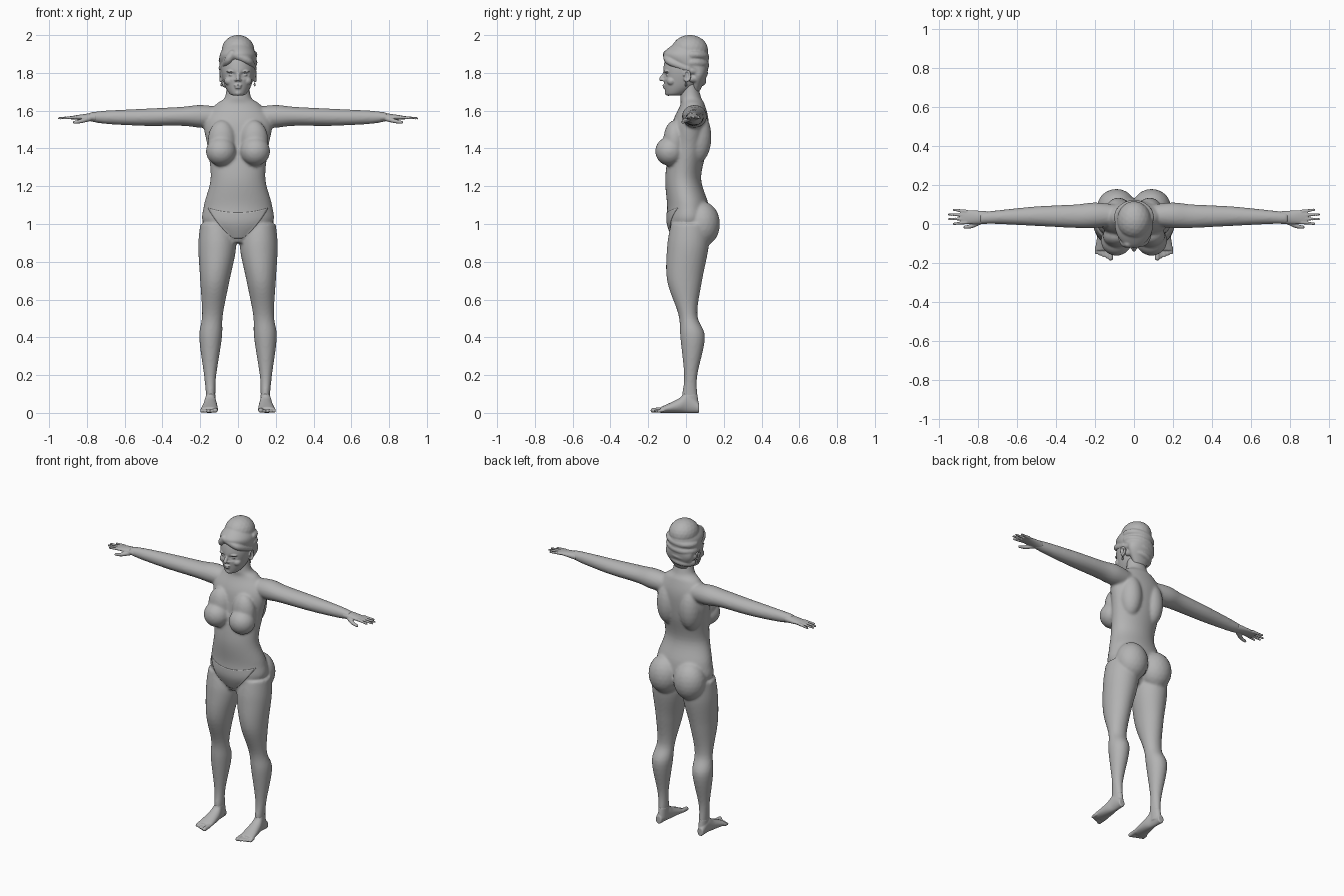
import bpy
import bmesh
import math
from mathutils import Matrix, Vector

default_cube = bpy.data.objects.get("Cube")
if default_cube:
    bpy.data.objects.remove(default_cube, do_unlink=True)

# One plain clay material for the whole figure
clay = bpy.data.materials.new("clay_grey")
clay.use_nodes = True
clay.diffuse_color = (.45, .45, .45, 1)
clay_shader = next(node for node in clay.node_tree.nodes if node.type == "BSDF_PRINCIPLED")
clay_shader.inputs["Base Color"].default_value = clay.diffuse_color


def smooth_path(points, steps):
    """Catmull-Rom interpolation of tuples of any length."""
    result = []
    last = len(points) - 1
    for i in range(last):
        before, start = points[max(i - 1, 0)], points[i]
        end, after = points[i + 1], points[min(i + 2, last)]
        for k in range(steps):
            t = k / steps
            result.append([b + t / 2 * (c - a + t * (2*a - 5*b + 4*c - d + t * (3*(b - c) + d - a)))
                           for a, b, c, d in zip(before, start, end, after)])
    result.append(list(points[last]))
    return result


def loft(bm, axis, rings, side=1, segments=48):
    """Oval rings along an axis; each ring is (position, a_min, a_max, b_min, b_max)."""
    loops = []
    for position, a_min, a_max, b_min, b_max in smooth_path(rings, steps=6):
        loop = []
        for k in range(segments):
            angle = math.tau * k / segments
            a = (a_min + a_max) / 2 + (a_max - a_min) / 2 * math.cos(angle)
            b = (b_min + b_max) / 2 + (b_max - b_min) / 2 * math.sin(angle)
            x, y, z = {"x": (position, a, b), "y": (a, position, b), "z": (a, b, position)}[axis]
            loop.append(bm.verts.new((x * side, y, z)))
        loops.append(loop)
    for lower, upper in zip(loops, loops[1:]):
        for k in range(segments):
            bm.faces.new((lower[k - 1], lower[k], upper[k], upper[k - 1]))
    bm.faces.new(loops[0])
    bm.faces.new(loops[-1])
    return [vert for loop in loops for vert in loop]


def column(bm, rings):
    """Upright loft, alike on both sides, from (height, half_width, front, back)."""
    return loft(bm, "z", [(height, -width, width, front, back) for height, width, front, back in rings])


def blob(bm, centre, radii, side=1, detail=3):
    """Ellipsoid mass."""
    x, y, z = centre
    place = Matrix.Translation((x * side, y, z)) @ Matrix.Diagonal((*radii, 1))
    bmesh.ops.create_icosphere(bm, subdivisions=detail, radius=1, matrix=place)


def strand(bm, points, start_radius, end_radius, side=1):
    """Rounded, tapering tube through the points."""
    path = smooth_path(points, steps=10)
    for i, point in enumerate(path):
        radius = start_radius + (end_radius - start_radius) * i / (len(path) - 1)
        blob(bm, point, (radius, radius, radius), side, detail=2)


def add_object(name, bm):
    mesh = bpy.data.meshes.new(name)
    bm.to_mesh(mesh)
    bm.free()
    mesh.materials.append(clay)
    obj = bpy.data.objects.new(name, mesh)
    bpy.context.collection.objects.link(obj)
    return obj


def add_fused(name, bm, voxel, smoothing):
    """Fuse overlapping masses into one smooth skin."""
    bmesh.ops.recalc_face_normals(bm, faces=bm.faces)
    obj = add_object(name, bm)
    fuse = obj.modifiers.new("fuse", "REMESH")
    fuse.mode = "VOXEL"
    fuse.voxel_size = voxel
    fuse.use_smooth_shade = True
    soften = obj.modifiers.new("soften", "SMOOTH")
    soften.iterations = smoothing
    return obj


# Body: torso with neck, then legs, arms and rounded masses on each side
torso = [(.9, .05, -.06, .05), (1, .18, -.1, .12), (1.1, .18, -.1, .12),
         (1.24, .145, -.11, .08), (1.4, .16, -.09, .11), (1.54, .18, -.07, .12),
         (1.63, .12, -.03, .1), (1.67, .07, -.03, .08), (1.75, .06, -.02, .06)]
leg = [(1, .03, .2, -.08, .12), (.88, .01, .21, -.1, .12), (.7, .045, .2, -.1, .085),
       (.52, .08, .19, -.04, .06), (.4, .085, .205, -.03, .1), (.2, .115, .18, -.01, .06),
       (.1, .12, .17, -.02, .06), (.03, .12, .17, -.02, .07)]
arm = [(.1, -.01, .1, 1.51, 1.62), (.2, -.02, .11, 1.51, 1.63), (.3, -.02, .1, 1.52, 1.62),
       (.5, -.01, .09, 1.52, 1.61), (.7, 0, .07, 1.53, 1.6), (.79, 0, .06, 1.545, 1.59)]
bm = bmesh.new()
column(bm, torso)
for side in (1, -1):
    loft(bm, "z", leg, side)
    loft(bm, "x", arm, side)
    blob(bm, (.09, .085, 1), (.1, .095, .12), side)           # hips at the back
    blob(bm, (.09, -.085, 1.385), (.08, .078, .078), side)    # chest
    blob(bm, (.085, -.06, 1.44), (.075, .06, .11), side)      # upper chest
    blob(bm, (.08, .06, 1.46), (.07, .075, .14), side)        # shoulder blade
body = add_fused("body", bm, voxel=.008, smoothing=5)

# Briefs panel laid on the front of the body
bm = bmesh.new()
bmesh.ops.create_grid(bm, x_segments=24, y_segments=24, size=1)
for vert in bm.verts:
    rise = (vert.co.y + 1) / 2
    x = vert.co.x * (.02 + .14 * rise ** .8)
    vert.co = Vector((x, -.5, .925 + rise * (.135 + x * x)))
for face in bm.faces:
    face.smooth = True
panel = add_object("briefs_panel", bm)
wrap = panel.modifiers.new("wrap", "SHRINKWRAP")
wrap.target = body
wrap.wrap_method = "PROJECT"
wrap.wrap_mode = "ABOVE_SURFACE"
wrap.use_project_y = True
wrap.offset = .002
panel.modifiers.new("thickness", "SOLIDIFY").thickness = .004

# Hands with fingers and thumb, feet with toes
palm = [(.75, 0, .065, 1.54, 1.59), (.83, 0, .07, 1.55, 1.58), (.89, 0, .07, 1.555, 1.57)]
foot = [(.07, .13, .17, 0, .05), (.01, .12, .175, 0, .11),
        (-.04, .11, .185, 0, .075), (-.135, .105, .2, 0, .03)]
for side, label in ((1, "left"), (-1, "right")):
    bm = bmesh.new()
    loft(bm, "x", palm, side)
    for finger in range(4):
        spread = finger - 1.5
        tip = (.95 - .012 * spread ** 2, .037 + .024 * spread, 1.56)
        strand(bm, [(.86, .036 + .019 * spread, 1.565), tip], .0095, .0065, side)
    strand(bm, [(.79, .012, 1.557), (.83, -.01, 1.545), (.867, -.016, 1.538)], .015, .008, side)
    add_fused(label + "_hand", bm, voxel=.0035, smoothing=2)

    bm = bmesh.new()
    loft(bm, "y", foot, side)
    loft(bm, "z", leg[-2:], side)
    for toe in range(5):
        x = .12 + .018 * toe
        radius = .009 if toe else .0135
        strand(bm, [(x, -.12, radius + .004), (x, .007 * toe - .175, radius)], radius, radius, side)
    add_fused(label + "_foot", bm, voxel=.0045, smoothing=2)

# Head with face and ears
skull = [(1.68, .02, -.1, -.04), (1.69, .045, -.107, 0), (1.74, .073, -.115, .07),
         (1.82, .09, -.12, .1), (1.9, .08, -.1, .1), (1.95, .04, -.05, .06)]
bm = bmesh.new()
for vert in column(bm, skull):
    if vert.co.y < 0:    # eye sockets
        gap = math.hypot(abs(vert.co.x) - .034, (vert.co.z - 1.79) * 1.4) / .028
        vert.co.y += .013 * max(0, 1 - gap * gap)
strand(bm, [(0, -.106, 1.806), (0, -.12, 1.785), (0, -.131, 1.767)], .009, .012)    # nose
blob(bm, (0, -.114, 1.734), (.022, .011, .006))               # upper lip
blob(bm, (0, -.112, 1.723), (.018, .012, .007))               # lower lip
blob(bm, (0, -.094, 1.694), (.02, .018, .016))                # chin
for side in (1, -1):
    blob(bm, (.011, -.118, 1.762), (.009, .01, .007), side)   # nostril
    blob(bm, (.034, -.098, 1.808), (.027, .019, .008), side)  # brow
    blob(bm, (.034, -.093, 1.789), (.017, .014, .008), side)  # eye
    blob(bm, (.046, -.076, 1.757), (.027, .026, .024), side)  # cheek
    rim = [math.pi * (k / 4 - .5) for k in range(7)]
    strand(bm, [(.092, .005 + .016 * math.cos(a), 1.785 + .026 * math.sin(a)) for a in rim],
           .008, .005, side)                                  # ear rim
    blob(bm, (.086, 0, 1.777), (.006, .014, .026), side)      # inner ear
    blob(bm, (.088, 0, 1.738), (.006, .006, .012), side)      # ear drop
add_fused("head", bm, voxel=.004, smoothing=2)

# Hair: cap, crown, swept fringe and pinned rolls round the back
cap = [(1.7, .04, .03, .07), (1.77, .085, .02, .105), (1.81, .093, .01, .115),
       (1.85, .098, -.085, .118), (1.9, .095, -.12, .118), (1.95, .065, -.07, .1)]
bm = bmesh.new()
column(bm, cap)
blob(bm, (0, .02, 1.92), (.087, .097, .081))
for side in (1, -1):
    strand(bm, [(-.03, -.1, 1.9), (.055 * side, -.088, 1.862), (.08 * side, .01, 1.822)], .022, .02)
for roll in range(4):
    reach = min(.083, .067 + .009 * roll)
    height = 1.756 + .042 * roll
    sweep = [math.pi * k / 8 for k in range(9)]
    strand(bm, [(reach * math.cos(a), .03 + (reach - .01) * math.sin(a), height + .014 * math.cos(a))
                for a in sweep], .021, .021)
add_fused("hair", bm, voxel=.005, smoothing=3)
